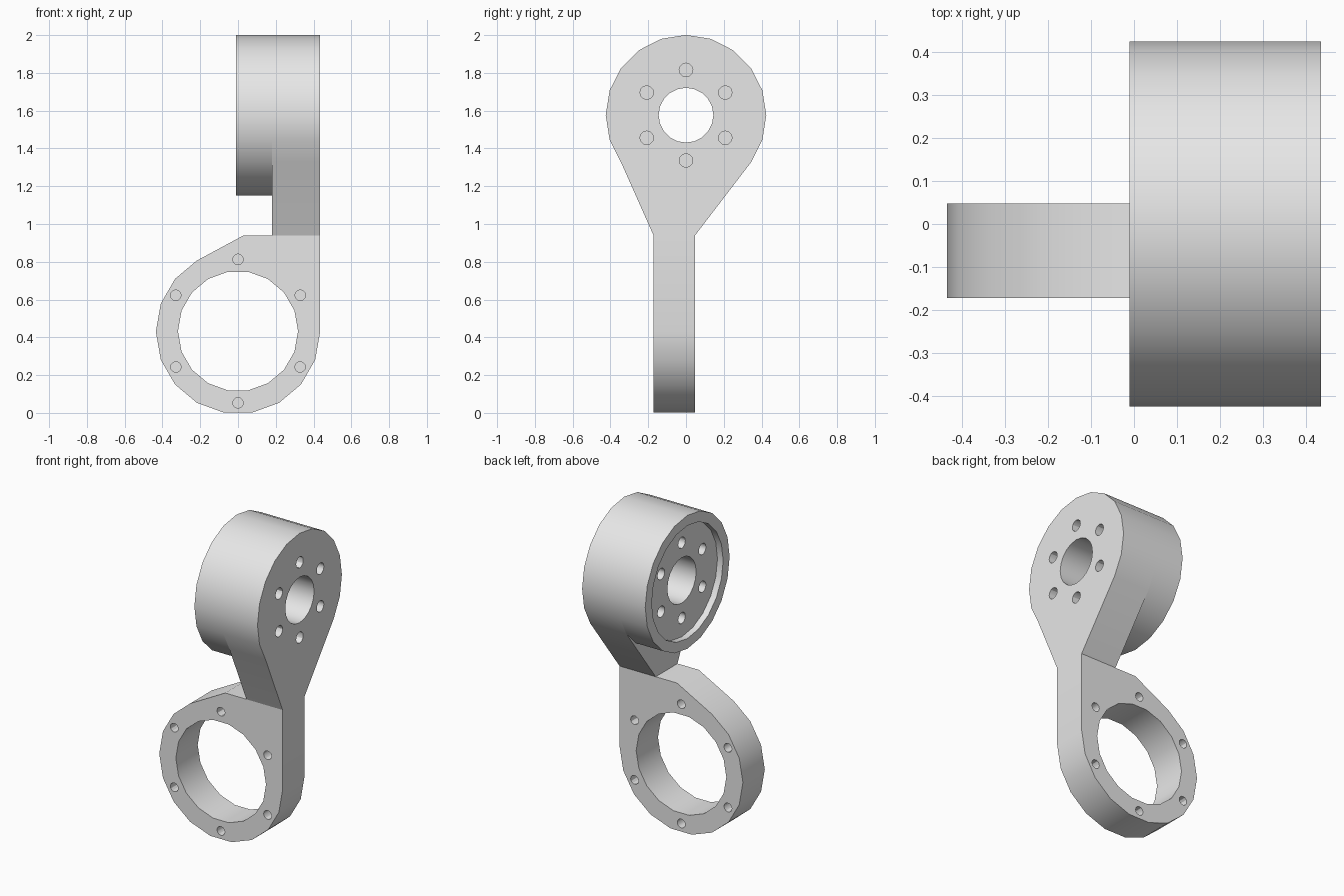
import bpy, bmesh
from math import cos, sin, radians

if "Cube" in bpy.data.objects:
    bpy.data.objects.remove(bpy.data.objects["Cube"], do_unlink=True)

grey = bpy.data.materials.new("light grey")
grey.use_nodes = True
grey.diffuse_color = (0.8, 0.8, 0.8, 1)
grey.node_tree.nodes["Principled BSDF"].inputs["Base Color"].default_value = (0.8, 0.8, 0.8, 1)

RING_Z, DRUM_Z = 0.43, 1.576      # bore centre heights
FRONT, BACK = -0.172, 0.048       # ring thickness along y
OPEN, STEP, FACE = -0.01, 0.18, 0.435   # drum stations along x
NECK_Z = 0.94


def arc(radius, cz, start, end, step):
    return [(radius * cos(radians(a)), cz + radius * sin(radians(a)))
            for a in range(start, end + 1, step)]


def disc(radius, cu, cz, sides):
    return [(cu + u, z) for u, z in arc(radius, cz, 0, 359, 360 // sides)]


def add_prism(bm, profile, axis, low, high):
    """Extrude a (u, z) profile along the x or y axis."""
    place = (lambda u, z, d: (d, u, z)) if axis == "x" else (lambda u, z, d: (u, d, z))
    ends = [[bm.verts.new(place(u, z, d)) for u, z in profile] for d in (low, high)]
    bm.faces.new(ends[0])
    bm.faces.new(ends[1][::-1])
    n = len(profile)
    for i in range(n):
        j = (i + 1) % n
        bm.faces.new((ends[0][i], ends[1][i], ends[1][j], ends[0][j]))


def make(name, prisms):
    bm = bmesh.new()
    for prism in prisms:
        add_prism(bm, *prism)
    bmesh.ops.recalc_face_normals(bm, faces=bm.faces[:])
    mesh = bpy.data.meshes.new(name)
    bm.to_mesh(mesh)
    bm.free()
    mesh.materials.append(grey)
    obj = bpy.data.objects.new(name, mesh)
    bpy.context.collection.objects.link(obj)
    return obj


def activate(obj):
    bpy.ops.object.select_all(action="DESELECT")
    obj.select_set(True)
    bpy.context.view_layer.objects.active = obj


def cut(obj, *groups):
    """Subtract each group of prisms, then shade the part."""
    activate(obj)
    for group in groups:
        cutter = make("cutter", group)
        cutter.hide_render = True
        mod = obj.modifiers.new("cut", "BOOLEAN")
        mod.operation, mod.solver, mod.object = "DIFFERENCE", "EXACT", cutter
        bpy.ops.object.modifier_apply(modifier=mod.name)
        bpy.data.objects.remove(cutter, do_unlink=True)
    bpy.ops.object.shade_smooth_by_angle(angle=radians(30))


def bolt_holes(spread, radius, cz, axis, low, high):
    return [(disc(radius, u, z, 12), axis, low, high)
            for u, z in arc(spread, cz, 30, 330, 60)]


# Lower clamp ring with its shoulder rising to the neck
ring_profile = arc(0.435, RING_Z, 120, 360, 20) + [(FACE, NECK_Z), (0.03, NECK_Z)]
ring = make("clamp_ring", [(ring_profile, "y", FRONT, BACK)])
cut(ring,
    [(disc(0.318, 0, RING_Z + 0.003, 18), "y", -1, 1)],
    bolt_holes(0.38, 0.028, RING_Z + 0.003, "y", -1, FRONT + 0.07),
    bolt_holes(0.38, 0.028, RING_Z + 0.003, "y", BACK - 0.07, 1))

bore = [(disc(0.145, 0, DRUM_Z, 20), "x", -1, 1)]

# Teardrop mounting plate tapering down to the neck
plate_profile = arc(0.425, DRUM_Z, -36, 216, 18) + [(FRONT, NECK_Z), (BACK, NECK_Z)]
plate = make("mounting_plate", [(plate_profile, "x", STEP, FACE)])
cut(plate, bore, bolt_holes(0.24, 0.036, DRUM_Z, "x", FACE - 0.08, 1))

# Drum behind the plate, with a shallow recess on its open end
drum = make("drum", [(disc(0.425, 0, DRUM_Z, 20), "x", OPEN, STEP)])
cut(drum, bore,
    [(disc(0.36, 0, DRUM_Z, 20), "x", -1, OPEN + 0.04)],
    bolt_holes(0.24, 0.036, DRUM_Z, "x", -1, OPEN + 0.12))
